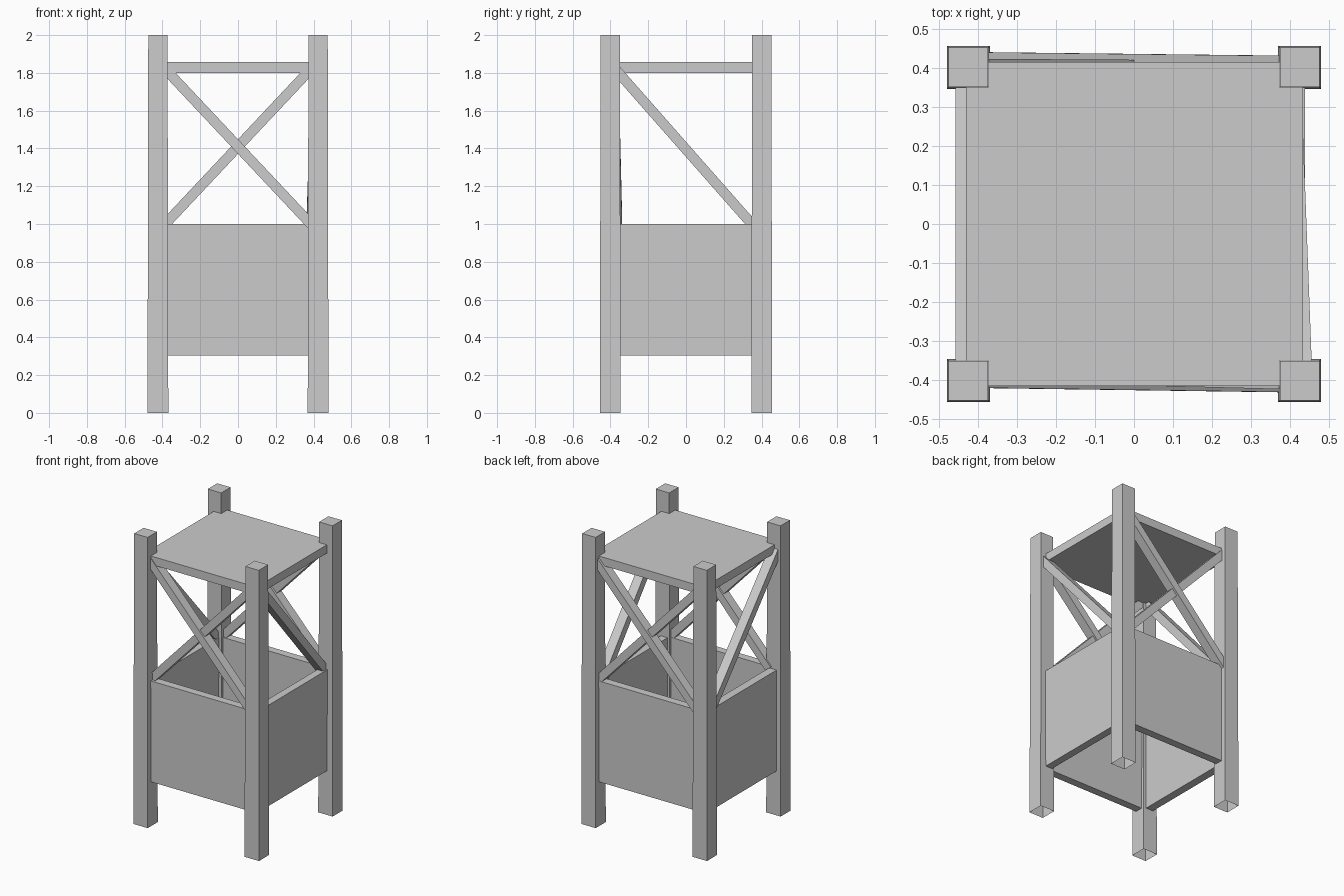
import bpy, bmesh
from mathutils import Vector, Matrix

if "Cube" in bpy.data.objects:
    bpy.data.objects.remove(bpy.data.objects["Cube"])


def finish(bm, name):
    bmesh.ops.recalc_face_normals(bm, faces=bm.faces)
    me = bpy.data.meshes.new(name)
    bm.to_mesh(me)
    bm.free()
    ob = bpy.data.objects.new(name, me)
    bpy.context.collection.objects.link(ob)
    return ob


def box(name, lo, hi):
    lo, hi = Vector(lo), Vector(hi)
    bm = bmesh.new()
    m = Matrix.Translation((lo + hi) / 2) @ Matrix.Diagonal((*(hi - lo), 1))
    bmesh.ops.create_cube(bm, size=1, matrix=m)
    return finish(bm, name)


def post(name, cx, cy):
    # slightly tapered square post, open underneath
    bm = bmesh.new()
    bmesh.ops.create_cube(bm, size=2)
    for v in bm.verts:
        h = 0.055 if v.co.z < 0 else 0.051
        v.co = (cx + v.co.x * h, cy + v.co.y * h, v.co.z + 1)
    bottom = [f for f in bm.faces if f.normal.z < -0.9]
    ob = None
    bmesh.ops.delete(bm, geom=bottom, context='FACES_ONLY')
    me = bpy.data.meshes.new(name)
    bm.to_mesh(me)
    bm.free()
    ob = bpy.data.objects.new(name, me)
    bpy.context.collection.objects.link(ob)


def brace(name, a, b, out, width=0.053, depth=0.065):
    # rectangular bar from a to b; "out" is the outward side direction
    a, b = Vector(a), Vector(b)
    d = (b - a).normalized()
    w = d.cross(Vector(out)).normalized()
    n = w.cross(d)
    rot = Matrix((w, n, d)).transposed().to_4x4()
    m = (Matrix.Translation((a + b) / 2) @ rot
         @ Matrix.Diagonal((width, depth, (b - a).length, 1)))
    bm = bmesh.new()
    bmesh.ops.create_cube(bm, size=1, matrix=m)
    finish(bm, name)


# corner posts
for sx, side in ((-1, "left"), (1, "right")):
    for sy, end in ((-1, "front"), (1, "back")):
        post(f"{end}_{side}_post", sx * 0.424, sy * 0.401)

# side panels (open box)
box("front_panel", (-0.39, -0.42, 0.305), (0.39, -0.365, 1.0))
box("back_panel", (-0.39, 0.365, 0.305), (0.39, 0.42, 1.0))
box("left_panel", (-0.447, -0.365, 0.305), (-0.39, 0.365, 1.0))
box("right_panel", (0.385, -0.365, 0.305), (0.437, 0.365, 1.0))

# top board
box("top_board", (-0.43, -0.415, 1.80), (0.432, 0.415, 1.858))

# crossed braces on front and back
F, B = (0, -1, 0), (0, 1, 0)
brace("front_brace_a", (-0.39, -0.387, 1.825), (0.39, -0.398, 0.995), F)
brace("front_brace_b", (-0.39, -0.370, 0.995), (0.39, -0.390, 1.825), F)
brace("back_brace_a", (0.39, 0.398, 1.825), (-0.39, 0.407, 0.995), B)
brace("back_brace_b", (0.39, 0.385, 0.995), (-0.39, 0.390, 1.825), B)

# single diagonal braces on left and right
brace("left_brace", (-0.424, -0.37, 1.815), (-0.424, 0.37, 0.975), (-1, 0, 0))
brace("right_brace", (0.422, -0.37, 1.815), (0.394, 0.37, 0.975), (1, 0, 0))
